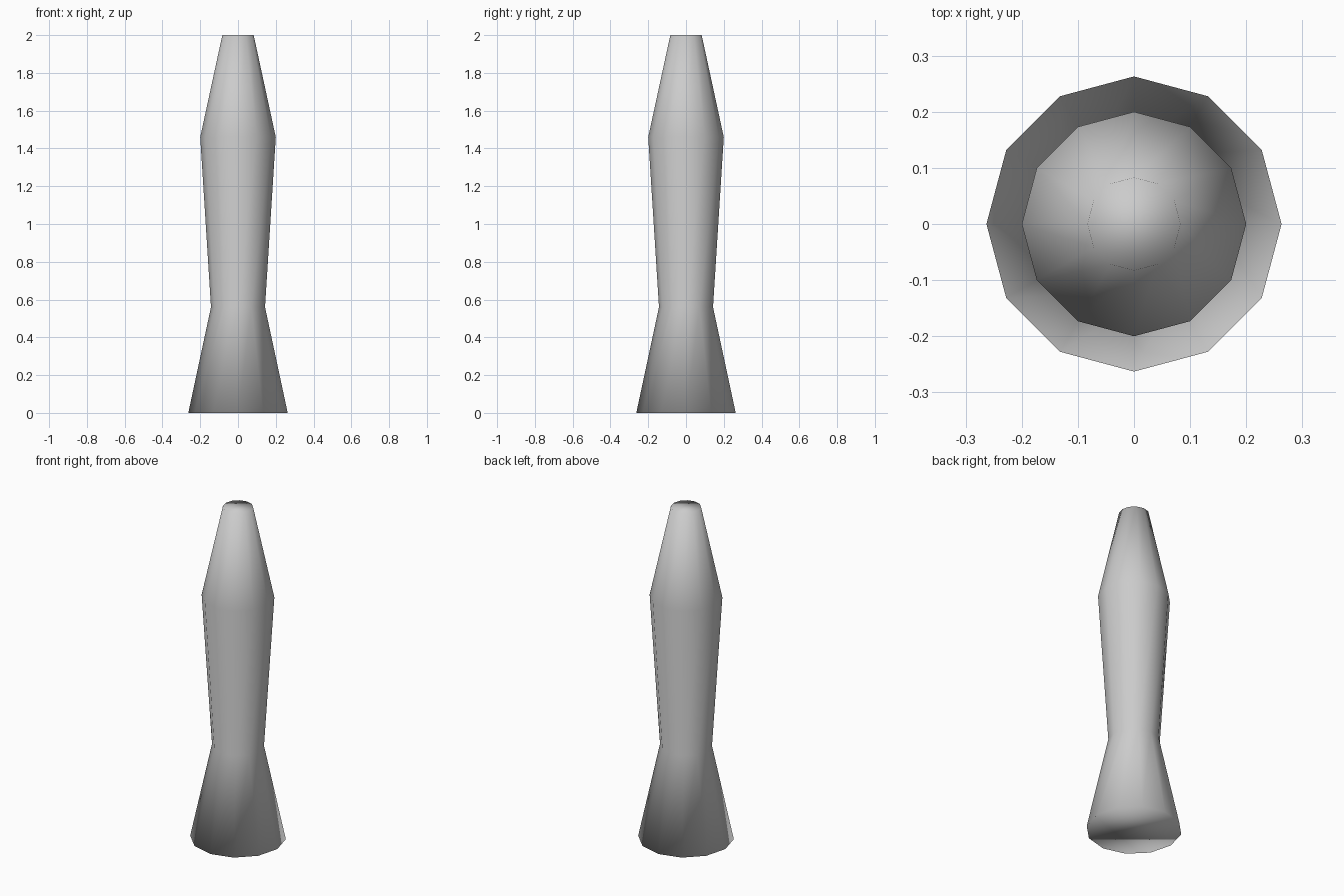
import bpy, bmesh
from math import cos, sin, pi

if "Cube" in bpy.data.objects:
    bpy.data.objects.remove(bpy.data.objects["Cube"])

SIDES = 12
# radius, height from the flared foot to the narrow tip
PROFILE = [(0.263, 0.0), (0.143, 0.56), (0.2, 1.46), (0.083, 2.0)]

# turned body: stacked 12-sided rings joined by quads, capped at both ends
bm = bmesh.new()
rings = [[bm.verts.new((r * cos(2 * pi * i / SIDES), r * sin(2 * pi * i / SIDES), z))
          for i in range(SIDES)] for r, z in PROFILE]
for low, high in zip(rings, rings[1:]):
    for i in range(SIDES):
        j = (i + 1) % SIDES
        bm.faces.new((low[i], low[j], high[j], high[i]))
bm.faces.new(rings[0][::-1])
bm.faces.new(rings[-1])

# smooth shading runs over every edge, caps included
for f in bm.faces:
    f.smooth = True

mesh = bpy.data.meshes.new("turned_body")
bm.to_mesh(mesh)
bm.free()
bpy.context.collection.objects.link(bpy.data.objects.new("turned_body", mesh))
